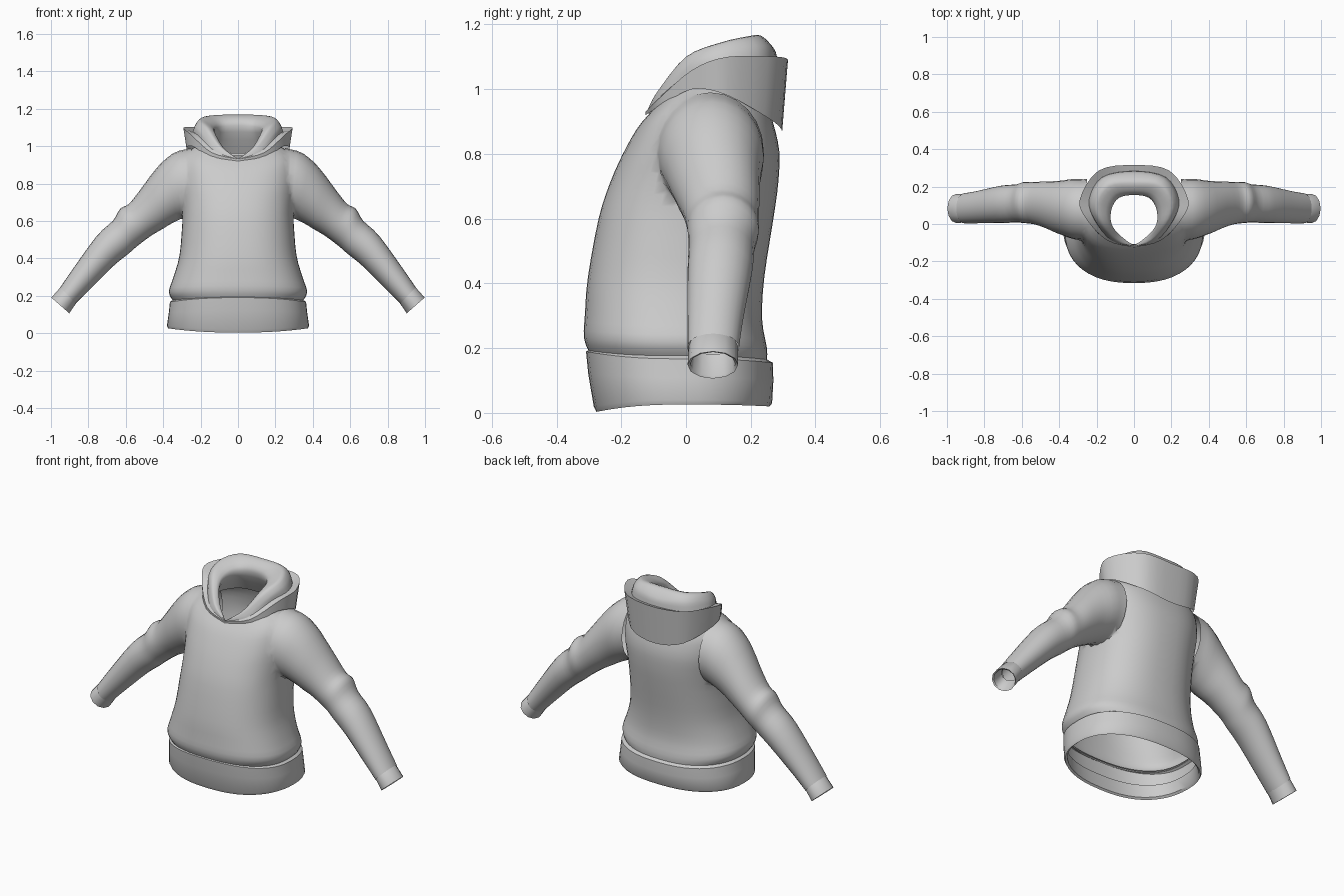
import bpy, bmesh
from math import sin, cos, pi, copysign, radians

if "Cube" in bpy.data.objects:
    bpy.data.objects.remove(bpy.data.objects["Cube"])


def spline(pts, steps):
    """Catmull-Rom interpolation through tuples of any length."""
    out = []
    for i in range(len(pts) - 1):
        a, b, c, d = pts[max(i - 1, 0)], pts[i], pts[i + 1], pts[min(i + 2, len(pts) - 1)]
        for k in range(steps):
            t = k / steps
            out.append(tuple(0.5 * (2 * q + (r - p) * t + (2 * p - 5 * q + 4 * r - s) * t * t
                                    + (3 * q - p - 3 * r + s) * t ** 3)
                             for p, q, r, s in zip(a, b, c, d)))
    return out + [tuple(pts[-1])]


def loft(name, rings, closed=True, caps=False):
    """Skin a list of equally long point rings."""
    bm = bmesh.new()
    rows = [[bm.verts.new(p) for p in ring] for ring in rings]
    n = len(rows[0])
    for r0, r1 in zip(rows, rows[1:]):
        for i in range(n if closed else n - 1):
            j = (i + 1) % n
            bm.faces.new((r0[i], r0[j], r1[j], r1[i]))
    if caps:
        bm.faces.new(rows[0])
        bm.faces.new(rows[-1])
    bmesh.ops.remove_doubles(bm, verts=bm.verts, dist=0.0005)
    bmesh.ops.recalc_face_normals(bm, faces=bm.faces)
    mesh = bpy.data.meshes.new(name)
    bm.to_mesh(mesh)
    bm.free()
    obj = bpy.data.objects.new(name, mesh)
    bpy.context.collection.objects.link(obj)
    return obj


def smooth(obj, angle):
    bpy.ops.object.select_all(action='DESELECT')
    obj.select_set(True)
    bpy.context.view_layer.objects.active = obj
    bpy.ops.object.shade_smooth_by_angle(angle=radians(angle))


def torso_ring(hw, yf, yb, zf, zs, zb, n=48, e=0.84):
    """Superellipse ring with separate front, side and back heights."""
    ring = []
    for i in range(n):
        a = 2 * pi * i / n
        c, s = cos(a), sin(a)
        x = hw * copysign(abs(c) ** e, c)
        y = (yf + yb) / 2 + (yb - yf) / 2 * copysign(abs(s) ** e, s)
        ring.append((x, y, zs + ((zb if s > 0 else zf) - zs) * s * s))
    return ring


def sleeve_ring(ux, uz, lx, lz, yc, hy, side, n=24):
    """Ellipse between an upper and a lower outline point."""
    ring = []
    for i in range(n):
        a = 2 * pi * i / n
        c = cos(a) / 2
        ring.append((side * ((ux + lx) / 2 + (ux - lx) * c), yc + hy * sin(a),
                     (uz + lz) / 2 + (uz - lz) * c))
    return ring


# Torso: half width, front y, back y, front / side / back height
TORSO = [(.345, -.295, .25, .18, .17, .16), (.37, -.315, .25, .23, .22, .20),
         (.345, -.312, .235, .31, .30, .29), (.312, -.303, .242, .42, .42, .42),
         (.298, -.27, .27, .60, .60, .60), (.30, -.235, .285, .71, .71, .71),
         (.31, -.195, .288, .80, .82, .81), (.295, -.15, .268, .88, .94, .90),
         (.21, -.108, .25, .93, 1.01, .95)]
torso = loft("torso", [torso_ring(*r) for r in spline(TORSO, 3)], caps=True)

# Sleeves: upper x, z, lower x, z, centre y, half depth
SLEEVE = [(.25, .99, .25, .63, .075, .165), (.35, .968, .30, .61, .08, .165),
          (.445, .87, .375, .572, .09, .14), (.52, .77, .45, .53, .105, .122),
          (.582, .692, .50, .495, .112, .112), (.63, .665, .545, .46, .115, .11),
          (.67, .60, .585, .425, .11, .102), (.755, .52, .665, .36, .105, .10),
          (.885, .34, .795, .232, .09, .086), (.95, .245, .868, .158, .084, .08)]
sleeves = [loft("sleeve", [sleeve_ring(*r, s) for r in spline(SLEEVE, 3)], caps=True)
           for s in (1, -1)]

# Weld the sleeves to the torso, then open the hem, neck and wrists
for sleeve in sleeves:
    mod = torso.modifiers.new("join", 'BOOLEAN')
    mod.operation, mod.solver, mod.object = 'UNION', 'EXACT', sleeve
bpy.context.view_layer.update()
joined = bpy.data.meshes.new_from_object(
    torso.evaluated_get(bpy.context.evaluated_depsgraph_get()))
torso.modifiers.clear()
torso.data = joined
for sleeve in sleeves:
    bpy.data.objects.remove(sleeve)
bm = bmesh.new()
bm.from_mesh(joined)
bmesh.ops.delete(bm, geom=[f for f in bm.faces if len(f.verts) >= 20], context='FACES')
armhole = [v for v in bm.verts if .25 < abs(v.co.x) < .40 and .55 < v.co.z < 1
           and not v.is_boundary]
for _ in range(3):
    bmesh.ops.smooth_vert(bm, verts=armhole, factor=.4,
                          use_axis_x=True, use_axis_y=True, use_axis_z=True)
bm.to_mesh(joined)
bm.free()
smooth(torso, 60)

# Waistband with a rolled lower lip
BAND = [(.345, -.295, .25, .195, .18, .165), (.364, -.309, .268, .19, .167, .155),
        (.37, -.302, .27, .12, .11, .10), (.38, -.285, .266, .02, .04, .03),
        (.374, -.277, .258, .003, .026, .02), (.362, -.268, .25, .012, .036, .03),
        (.35, -.285, .245, .10, .10, .10)]
smooth(loft("waistband", [torso_ring(*r) for r in BAND]), 40)

# Cuffs, open at the wrist
CUFF = [(.925, .255, .855, .175, .084, .072), (.945, .25, .862, .165, .084, .076),
        (.998, .19, .902, .106, .083, .078), (.99, .188, .902, .114, .083, .07),
        (.935, .24, .87, .18, .083, .064)]
for s, name in ((1, "left_cuff"), (-1, "right_cuff")):
    smooth(loft(name, [sleeve_ring(*r, s, n=12) for r in CUFF]), 40)

# Hood: contour lines running from the neck point round to the back
FLAP_EDGE = [(0, -.125, .92), (.15, -.083, .945), (.245, .02, 1.0),
             (.272, .13, .98), (.17, .27, .90), (0, .297, .868)]
FLAP_TOP = [(0, -.125, .93), (.14, -.09, .965), (.25, .02, 1.06),
            (.29, .13, 1.10), (.19, .285, 1.10), (0, .315, 1.09)]
CREASE = [(0, -.12, .93), (.12, -.088, .97), (.21, .02, 1.055),
          (.24, .13, 1.08), (.17, .25, 1.08), (0, .283, 1.08)]
ROLL = [[(0, -.12, .93), (.105, -.09, .982), (.20, .01, 1.08),
         (.225, .12, 1.12), (.16, .24, 1.135), (0, .272, 1.125)],
        [(0, -.12, .932), (.09, -.085, .995), (.165, .0, 1.10),
         (.19, .11, 1.145), (.13, .20, 1.165), (0, .218, 1.168)],
        [(0, -.118, .93), (.075, -.06, .985), (.12, .0, 1.06),
         (.12, .08, 1.095), (.08, .14, 1.105), (0, .155, 1.11)],
        [(0, -.112, .92), (.10, -.06, .95), (.165, .02, .98),
         (.175, .10, .98), (.12, .20, .97), (0, .23, .96)]]


def contour(half):
    full = half + [(-x, y, z) for x, y, z in reversed(half[:-1])]
    return spline(full, 4)


smooth(loft("hood_flap", [contour(c) for c in (FLAP_EDGE, FLAP_TOP, CREASE)], closed=False), 35)
roll = [contour(c) for c in [CREASE] + ROLL]
columns = [spline([line[i] for line in roll], 4) for i in range(len(roll[0]))]
smooth(loft("hood_roll", columns, closed=False), 60)
